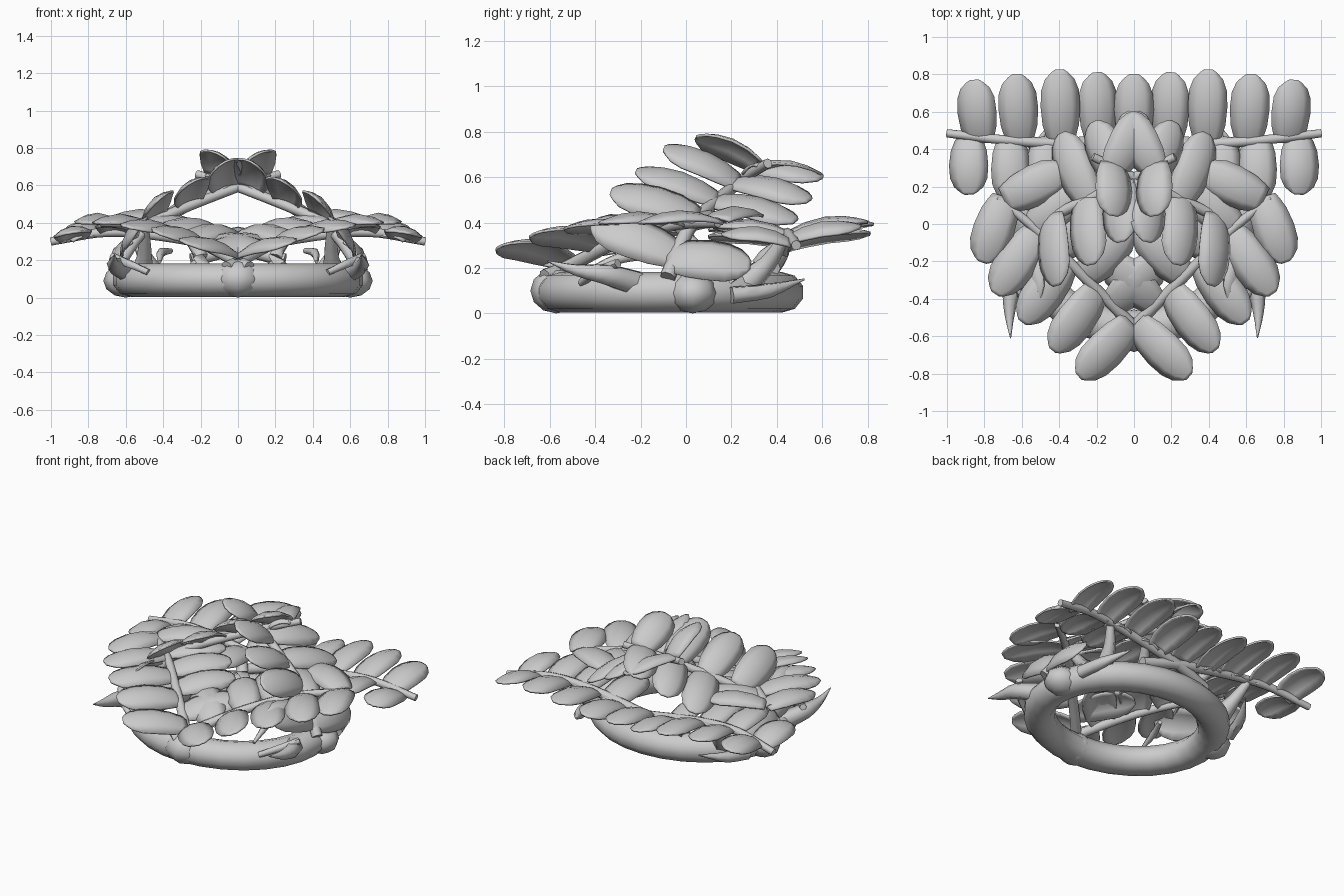
import bpy, math
from mathutils import Vector as V

if "Cube" in bpy.data.objects:
    bpy.data.objects.remove(bpy.data.objects["Cube"])


def mesh_obj(name, verts, faces, smooth=35):
    me = bpy.data.meshes.new(name)
    me.from_pydata(verts, [], faces)
    ob = bpy.data.objects.new(name, me)
    bpy.context.collection.objects.link(ob)
    me.shade_smooth()
    me.set_sharp_from_angle(angle=math.radians(smooth))
    return ob


def tube(name, pts, radii, sides=8, steps=5):
    """Tapered round branch through a few points."""
    pts = [V(p) for p in pts]
    ext = [2 * pts[0] - pts[1]] + pts + [2 * pts[-1] - pts[-2]]
    path, rad = [], []
    n = len(pts)
    for i in range(n - 1):
        a, b, c, d = ext[i:i + 4]
        for k in range(steps + (i == n - 2)):
            t = k / steps
            path.append(0.5 * (2 * b + (c - a) * t + (2 * a - 5 * b + 4 * c - d) * t * t
                               + (3 * b - a - 3 * c + d) * t ** 3))
            rad.append(radii[i] * (1 - t) + radii[i + 1] * t)
    verts, faces = [], []
    m = len(path)
    for i, p in enumerate(path):
        tan = (path[min(i + 1, m - 1)] - path[max(i - 1, 0)]).normalized()
        u = tan.cross(V((0.1, 0.05, 1))).normalized()
        w = u.cross(tan)
        for s in range(sides):
            q = 2 * math.pi * s / sides
            verts.append(p + rad[i] * (math.cos(q) * u + math.sin(q) * w))
    for i in range(m - 1):
        for s in range(sides):
            r = (s + 1) % sides
            faces.append((i * sides + s, i * sides + r, (i + 1) * sides + r, (i + 1) * sides + s))
    faces += [tuple(range(sides))[::-1], tuple(range((m - 1) * sides, m * sides))]
    return mesh_obj(name, verts, faces, 60)


PROFILE = [(0, .62), (.08, .74), (.25, .92), (.5, 1), (.72, .95), (.87, .74), (.96, .42), (1, .2)]


def leaf(name, base, tip, along, half=0.1, arch=0.045):
    """Domed oval leaf from base to tip, spread along the branch direction."""
    base, tip, along = V(base), V(tip), V(along)
    d = tip - base
    side = (along - along.project(d)).normalized()
    nor = d.normalized().cross(side)
    if nor.z < 0:
        nor, side = -nor, -side
    verts, faces = [], []
    cols = (-1, -.55, 0, .55, 1)
    for t, w in PROFILE:
        for s in cols:
            verts.append(base + d * t + side * (s * w * half)
                         + nor * (arch * 4 * t * (1 - t) - 0.04 * (s * w) ** 2 + 0.012))
    for i in range(len(PROFILE) - 1):
        for j in range(4):
            k = i * 5 + j
            faces.append((k, k + 5, k + 6, k + 1)[::-1])
    ob = mesh_obj(name, verts, faces, 60)
    so = ob.modifiers.new("thickness", 'SOLIDIFY')
    so.thickness = 0.012
    return ob


def frond(name, sx, stem, leaves, half):
    f = lambda p: (p[0] * sx, p[1], p[2])
    n = len(stem)
    tube(name + "_stem", [f(p) for p in stem], [0.036 - 0.014 * i / (n - 1) for i in range(n)])
    for i, (b, t) in enumerate(leaves):
        # local branch direction = nearest stem segment
        k = min(range(n - 1), key=lambda j: ((V(stem[j]) + V(stem[j + 1])) / 2 - V(b)).length)
        leaf(f"{name}_leaf_{i}", f(b), f(t), V(f(stem[k + 1])) - V(f(stem[k])), half)


# base ring
N, M = 28, 10
rv, rf = [], []
for i in range(N):
    a = 2 * math.pi * i / N
    c, s = math.cos(a), math.sin(a)
    for j in range(M):
        b = 2 * math.pi * (j + .5) / M
        r = 0.1 * math.cos(b)
        rv.append(((0.57 + r) * c, -0.07 + (0.49 + r) * s, 0.093 + 0.09 * math.sin(b)))
        i2, j2 = (i + 1) % N, (j + 1) % M
        rf.append((i * M + j, i2 * M + j, i2 * M + j2, i * M + j2))
mesh_obj("base_ring", rv, rf, 60)

# knots on the ring
for name, loc, sc in (("knot_front", (0, -.57, .1), (.125, .115, .1)),
                      ("knot_right", (.6, .03, .09), (.12, .11, .09)),
                      ("knot_left", (-.6, .03, .09), (.12, .11, .09))):
    bpy.ops.mesh.primitive_uv_sphere_add(segments=8, ring_count=6, radius=1, location=loc)
    ob = bpy.context.object
    ob.name, ob.scale = name, sc
    bpy.ops.object.shade_smooth_by_angle(angle=math.radians(50))

# frond layouts for the right side: stem points, then leaf (base, tip) pairs
back_stem = [(-.25, .38, .2), (0, .42, .26), (.4, .43, .33), (.7, .45, .35), (1, .485, .3)]
back_leaves = [((x, .44, z), (x + dx, y, z + .055)) for x, dx, y, z in
               ((0.19, .01, .81, .28), (.39, .01, .825, .32), (.61, .02, .8, .33), (.82, .03, .77, .31))]
back_leaves += [((x, .46, z), (x, y, z + .03)) for x, y, z in
                ((.25, .1, .29), (.47, .1, .32), (.66, .12, .33), (.88, .16, .3))]

front_stem = [(-.06, -.62, .16), (.02, -.53, .2), (.26, -.29, .32), (.5, -.05, .39), (.73, .14, .4)]
front_leaves = [((.02, -.53, .22), (.3, -.81, .28)), ((.2, -.35, .29), (.44, -.67, .33)),
                ((.36, -.19, .34), (.6, -.52, .36)), ((.52, -.04, .38), (.74, -.37, .38)),
                ((.69, .14, .39), (.81, -.2, .38)),
                ((.12, -.43, .24), (-.15, -.17, .3)), ((.26, -.28, .31), (.03, .0, .34)),
                ((.4, -.14, .35), (.14, .12, .37)), ((.54, -.02, .38), (.25, .22, .39)),
                ((.69, .13, .4), (.36, .29, .41))]

top_stem = [(.65, -.08, .16), (.53, -.01, .33), (.4, .06, .43), (0, .25, .59), (-.22, .36, .66)]
top_leaves = [((.58, -.04, .25), (.5, -.41, .38)), ((.43, .05, .42), (.4, -.33, .52)),
              ((.25, .14, .49), (.22, -.22, .61)), ((.06, .23, .57), (.06, -.1, .71)),
              ((-.12, .32, .64), (-.12, .04, .755)),
              ((.6, -.08, .24), (.62, .28, .2)), ((.24, .12, .49), (.38, .48, .39)),
              ((.06, .21, .57), (.21, .54, .48)), ((-.12, .28, .63), (.04, .59, .575))]

for sx, sd in ((1, "right"), (-1, "left")):
    frond("back_frond_" + sd, sx, back_stem, back_leaves, .1)
    frond("front_frond_" + sd, sx, front_stem, front_leaves, .105)
    frond("top_frond_" + sd, sx, top_stem, top_leaves, .102)

    def t(name, pts, radii, sides=6):
        tube(name + "_" + sd, [(x * sx, y, z) for x, y, z in pts], radii, sides, 3)

    # thorns and twigs
    t("front_thorn", [(.57, -.22, .13), (.65, -.35, .17), (.665, -.48, .19), (.66, -.61, .23)],
      [.06, .05, .028, .003])
    t("back_thorn", [(.6, .2, .08), (.55, .36, .1), (.46, .52, .15)], [.04, .035, .004])
    t("ring_twig", [(.67, -.3, .22), (.58, -.4, .18), (.48, -.46, .135)], [.022, .022, .018])
    t("inner_twig", [(.36, -.18, .25), (.41, -.3, .24), (.42, -.43, .19)], [.015, .025, .01])
    # struts joining ring and fronds
    t("rear_strut", [(.22, .36, .12), (.2, .33, .22), (.26, .42, .31)], [.07, .04, .025])
    t("side_strut", [(.52, .2, .12), (.5, .1, .22), (.5, -.03, .38)], [.07, .04, .025])
    t("rear_corner_strut", [(.46, .25, .12), (.5, .36, .22), (.55, .43, .33)], [.07, .04, .025])

# single leaf at the middle of the back
leaf("back_centre_leaf", (0, .43, .28), (0, .8, .335), (1, 0, 0), .1)
